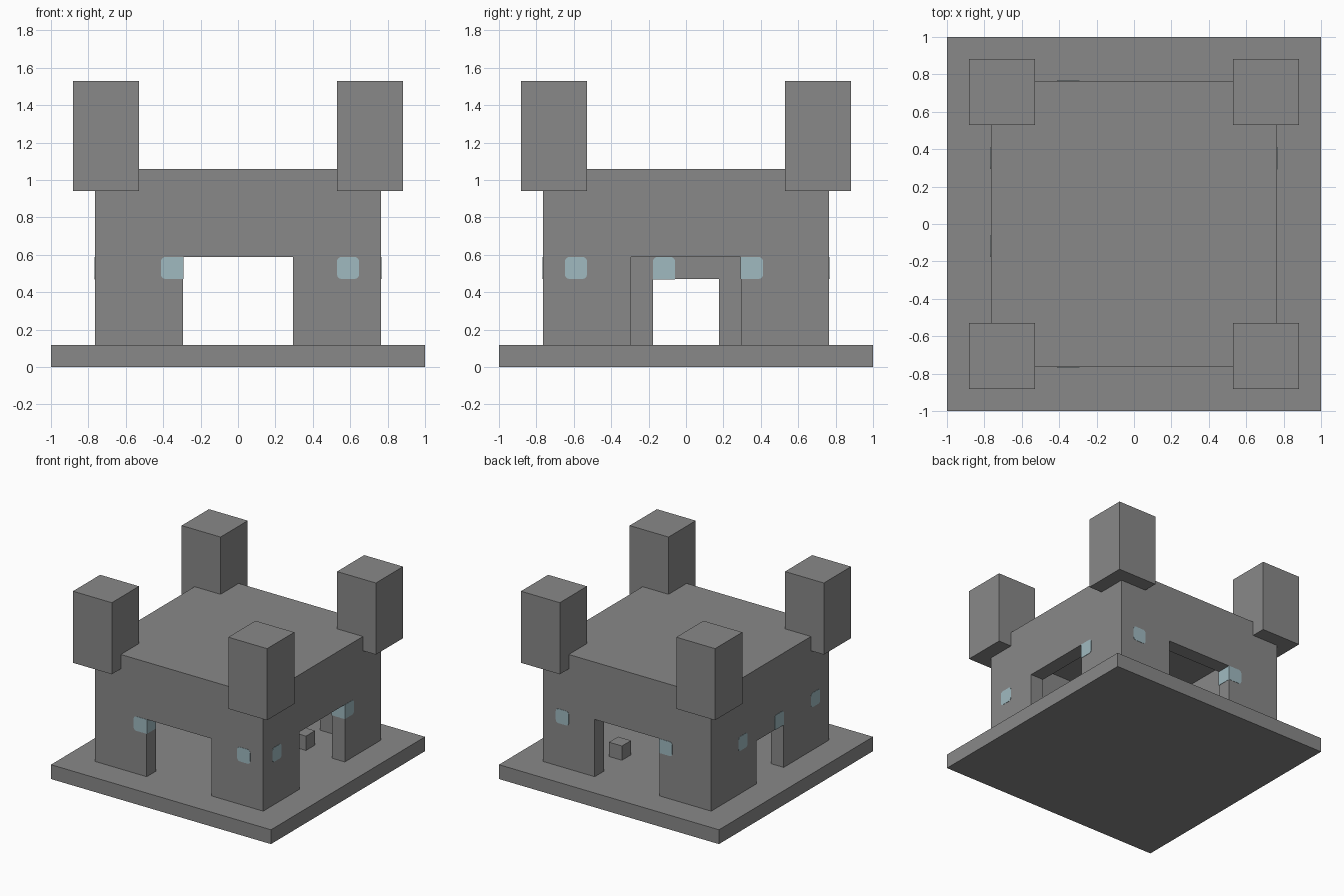
import bpy
import bmesh
from math import pi, sin, cos

cube = bpy.data.objects.get("Cube")
if cube:
    bpy.data.objects.remove(cube, do_unlink=True)

U = 2 / 17      # one block
PROUD = 0.02    # how far panes stand out, in blocks


def material(name, rgb):
    m = bpy.data.materials.new(name)
    m.use_nodes = True
    m.diffuse_color = (*rgb, 1)
    m.node_tree.nodes["Principled BSDF"].inputs["Base Color"].default_value = (*rgb, 1)
    return m


stone = material("stone grey", (0.25, 0.25, 0.25))
glass = material("pale blue glass", (0.35, 0.49, 0.53))


def finish(name, bm, mat):
    bmesh.ops.recalc_face_normals(bm, faces=bm.faces)
    mesh = bpy.data.meshes.new(name)
    bm.to_mesh(mesh)
    bm.free()
    mesh.materials.append(mat)
    obj = bpy.data.objects.new(name, mesh)
    bpy.context.collection.objects.link(obj)
    return obj


def box(name, x, y, z, mat=stone):
    """Box from (low, high) ranges measured in blocks."""
    bm = bmesh.new()
    bmesh.ops.create_cube(bm, size=1)
    for v in bm.verts:
        for i, (lo, hi) in enumerate((x, y, z)):
            v.co[i] = U * (lo if v.co[i] < 0 else hi)
    return finish(name, bm, mat)


def pane(name, wall, side, low, square=""):
    """Rounded block through a wall; corners on the named sides stay square."""
    lo_a, hi_a, lo_z, hi_z = low, low + 1, 4, 5
    if square == "low":
        lo_a -= PROUD
    elif square == "high":
        hi_a += PROUD
    elif square == "bottom":
        lo_z -= PROUD
    r = 0.2
    outline = []
    for k, (sa, sz) in enumerate(((1, 1), (-1, 1), (-1, -1), (1, -1))):
        a, z = (hi_a if sa > 0 else lo_a), (hi_z if sz > 0 else lo_z)
        sharp = ((square == "low" and sa < 0) or (square == "high" and sa > 0)
                 or (square == "bottom" and sz < 0))
        if sharp:
            outline.append((a, z))
            continue
        for step in range(5):
            t = (k + step / 4) * pi / 2
            outline.append((a - sa * r + r * cos(t), z - sz * r + r * sin(t)))
    bm = bmesh.new()
    rings = []
    for depth in (5.5 - PROUD, 6.5 + PROUD):
        d = side * depth
        rings.append([bm.verts.new([c * U for c in ((d, a, z) if wall == "x" else (a, d, z))])
                      for a, z in outline])
    for ring in rings:
        bm.faces.new(ring)
    n = len(outline)
    for i in range(n):
        j = (i + 1) % n
        bm.faces.new((rings[0][i], rings[0][j], rings[1][j], rings[1][i]))
    return finish(name, bm, glass)


# Ground slab and hollow keep
box("ground_slab", (-8.5, 8.5), (-8.5, 8.5), (0, 1))
keep = box("keep", (-6.5, 6.5), (-6.5, 6.5), (1, 9))

# Room and doorways cut from the keep
cutters = [
    box("room_cutter", (-5.5, 5.5), (-5.5, 5.5), (0.5, 8)),
    box("front_back_door_cutter", (-2.5, 2.5), (-7, 7), (0.5, 5)),
    box("left_door_cutter", (4, 7), (-2.5, 2.5), (0.5, 5)),
    box("right_door_cutter", (-7, -4), (-1.5, 1.5), (0.5, 4)),
]
bpy.context.view_layer.objects.active = keep
for cutter in cutters:
    mod = keep.modifiers.new(cutter.name, "BOOLEAN")
    mod.operation = "DIFFERENCE"
    mod.solver = "EXACT"
    mod.object = cutter
    bpy.ops.object.modifier_apply(modifier=mod.name)
    bpy.data.objects.remove(cutter, do_unlink=True)

# Corner towers
for end, sy in (("front", -1), ("back", 1)):
    for hand, sx in (("right", -1), ("left", 1)):
        box(f"{end}_{hand}_tower", sorted((4.5 * sx, 7.5 * sx)),
            sorted((4.5 * sy, 7.5 * sy)), (8, 13))

# Loose block on the floor of the room
box("floor_block", (2.5, 3.5), (2.5, 3.5), (1, 2))

# Glass blocks in the walls
for end, side in (("front", -1), ("back", 1)):
    pane(f"{end}_door_pane", "y", side, -3.5, "high")
    pane(f"{end}_corner_pane", "y", side, 4.5)
pane("left_door_pane", "x", 1, 2.5, "low")
pane("left_corner_pane", "x", 1, -5.5)
pane("right_back_pane", "x", -1, 2.5)
pane("right_door_pane", "x", -1, -1.5, "bottom")
pane("right_corner_pane", "x", -1, -5.5)
